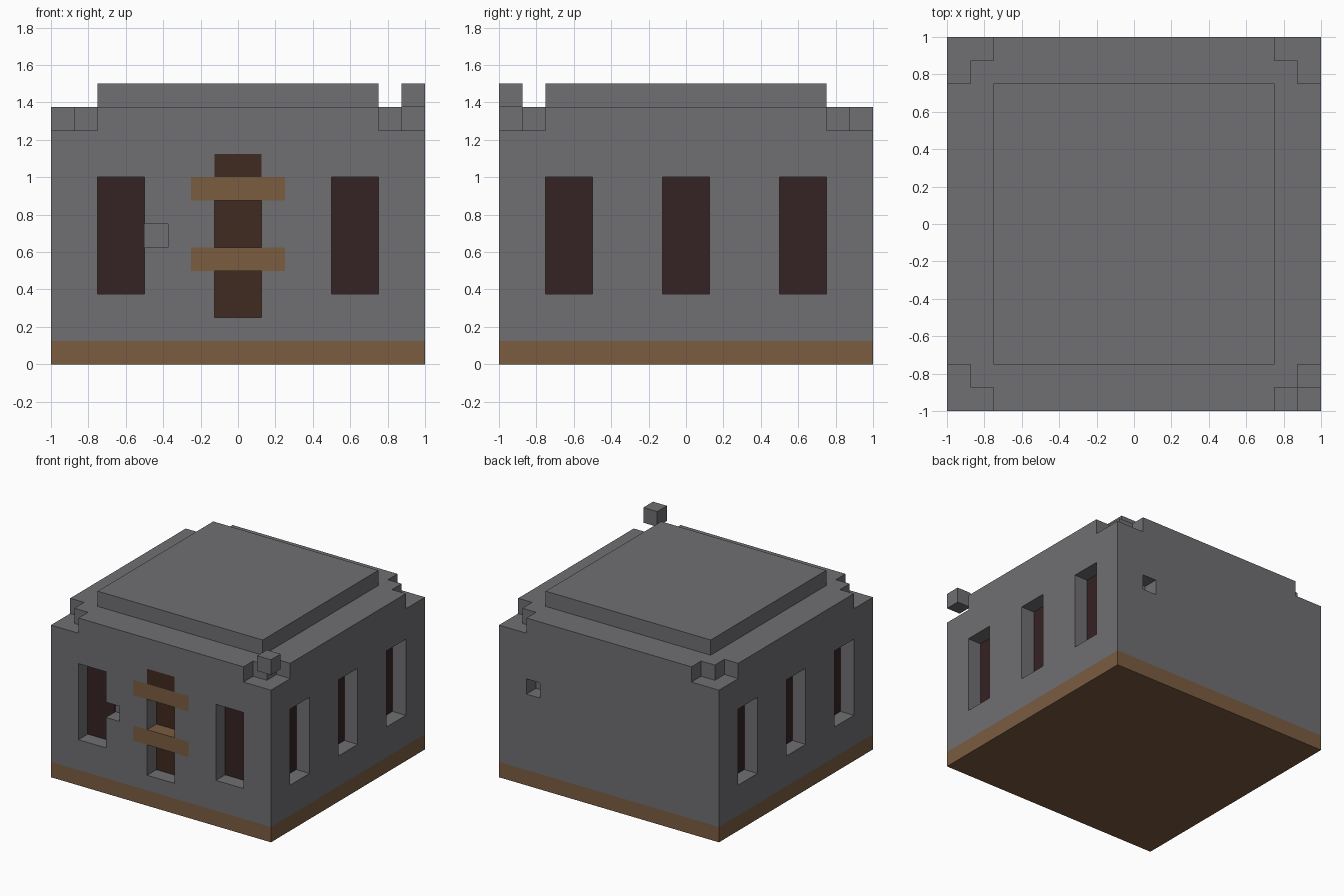
import bpy

U = 0.125  # block size; all coordinates below are counted in blocks

if "Cube" in bpy.data.objects:
    bpy.data.objects.remove(bpy.data.objects["Cube"], do_unlink=True)


def material(name, rgb):
    mat = bpy.data.materials.new(name)
    mat.use_nodes = True
    mat.diffuse_color = (*rgb, 1)
    mat.node_tree.nodes["Principled BSDF"].inputs["Base Color"].default_value = (*rgb, 1)
    return mat


stone = material("grey stone", (0.162, 0.156, 0.165))
wood = material("light wood", (0.195, 0.107, 0.051))
dark_wood = material("dark wood", (0.051, 0.024, 0.014))
dark_red = material("dark red interior", (0.036, 0.016, 0.017))


def box(name, x, y, z, mat):
    """Box spanning the (low, high) ranges, in blocks."""
    spans = [sorted(s) for s in (x, y, z)]
    bpy.ops.mesh.primitive_cube_add(size=1, location=[(a + b) / 2 * U for a, b in spans])
    ob = bpy.context.object
    ob.name = name
    ob.scale = [(b - a) * U for a, b in spans]
    bpy.ops.object.transform_apply(location=False, rotation=False, scale=True)
    ob.data.materials.append(mat)
    return ob


def cut(target, x, y, z):
    """Carve a box-shaped recess out of the target."""
    cutter = box("cutter", x, y, z, stone)
    cutter.hide_render = True
    mod = target.modifiers.new("recess", 'BOOLEAN')
    mod.operation = 'DIFFERENCE'
    mod.solver = 'EXACT'
    mod.object = cutter
    bpy.context.view_layer.objects.active = target
    bpy.ops.object.modifier_apply(modifier=mod.name)
    bpy.data.objects.remove(cutter, do_unlink=True)


# Main masses
box("base_course", (-8, 8), (-8, 8), (0, 1), wood)
walls = box("walls", (-8, 8), (-8, 8), (1, 11), stone)
box("roof_slab", (-6, 6), (-6, 6), (11, 12), stone)
box("loose_corner_block", (7, 8), (-8, -7), (11, 12), stone)

# L-shaped notches at the four roof corners
for sx in (-1, 1):
    for sy in (-1, 1):
        cut(walls, (sx * 6, sx * 9), (sy * 7, sy * 9), (10, 12))
        cut(walls, (sx * 7, sx * 9), (sy * 6, sy * 9), (10, 12))

# Side windows: a recess with a dark pane at its back
for side, sx in (("left", 1), ("right", -1)):
    for i, y in enumerate((-5, 0, 5)):
        span = (y - 1, y + 1)
        cut(walls, (sx * 7, sx * 9), span, (3, 8))
        box(f"{side}_window_{i + 1}", (sx * 7, sx * 7.04), span, (3, 8), dark_red)

# Front windows
for side, x in (("left", 5), ("right", -5)):
    span = (x - 1, x + 1)
    cut(walls, span, (-9, -7), (3, 8))
    box(f"front_{side}_window", span, (-7.04, -7), (3, 8), dark_red)

# Missing blocks beside the front window and in the back wall
cut(walls, (-4.5, -3), (-9, -7), (5, 6))
cut(walls, (5, 6), (7, 9), (6, 7))

# Doorway with a flush lintel and two planks nailed across
cut(walls, (-1, 1), (-9, -7), (2, 9))
box("door_panel", (-1, 1), (-7.04, -7), (2, 9), dark_wood)
box("door_lintel", (-1, 1), (-8, -7), (8, 9), dark_wood)
for name, z in (("lower_plank", 4), ("upper_plank", 7)):
    cut(walls, (-2, 2), (-9, -7), (z, z + 1))
    box(name, (-2, 2), (-8, -7), (z, z + 1), wood)
